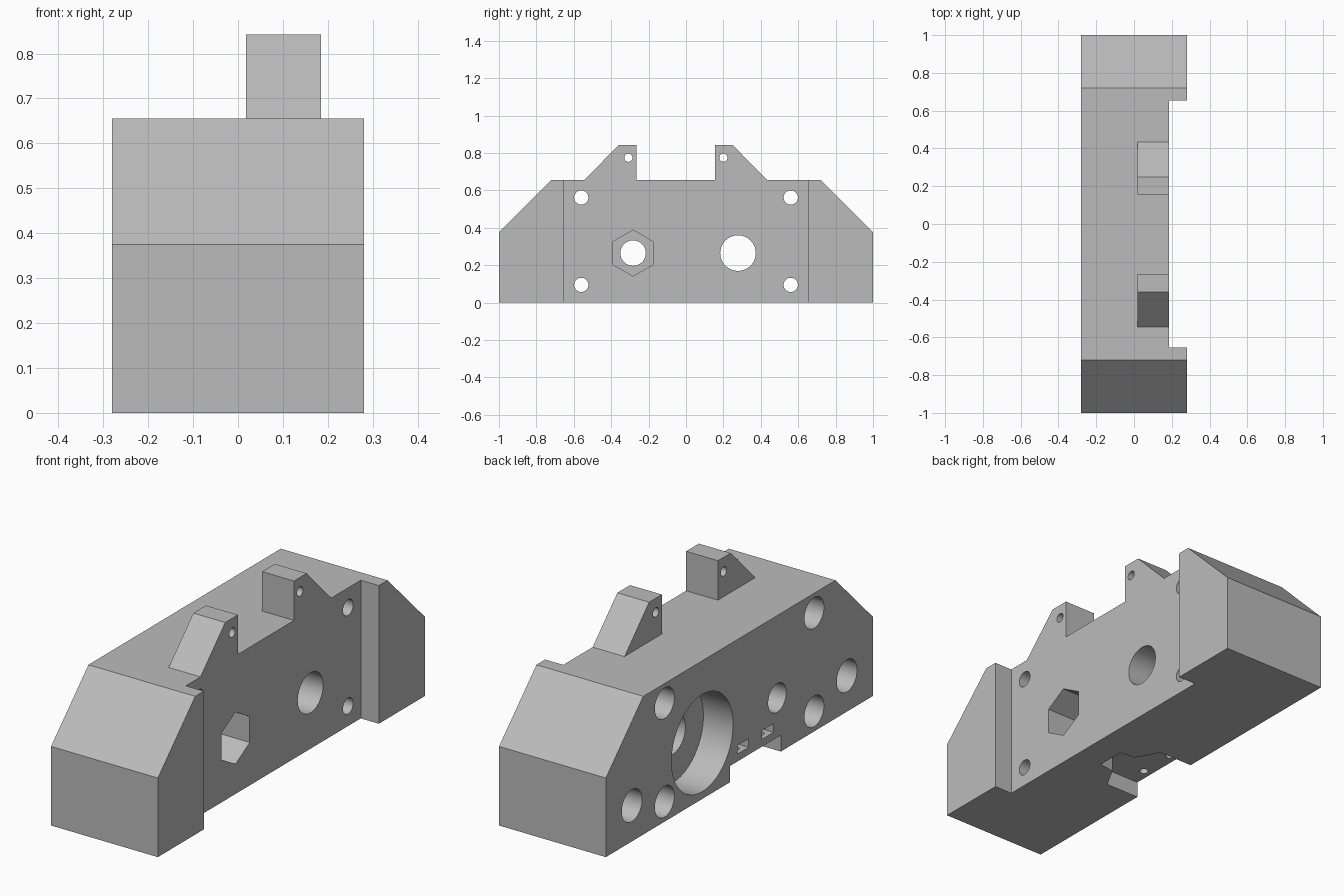
import bpy, bmesh, math
from mathutils import Vector

if "Cube" in bpy.data.objects:
    bpy.data.objects.remove(bpy.data.objects["Cube"], do_unlink=True)

grey = bpy.data.materials.new("grey plastic")
grey.use_nodes = True
GREY = (0.5, 0.5, 0.5, 1)
grey.diffuse_color = GREY
grey.node_tree.nodes["Principled BSDF"].inputs["Base Color"].default_value = GREY


def prism(name, outline, low, high, axis="x"):
    """Extrude an outline: (y, z) points along x, or (x, y) points along z."""
    bm = bmesh.new()
    place = (lambda a, b: (low, a, b)) if axis == "x" else (lambda a, b: (a, b, low))
    face = bm.faces.new([bm.verts.new(place(a, b)) for a, b in outline])
    moved = bmesh.ops.extrude_face_region(bm, geom=[face])["geom"]
    step = Vector((high - low, 0, 0)) if axis == "x" else Vector((0, 0, high - low))
    bmesh.ops.translate(bm, vec=step, verts=[v for v in moved if isinstance(v, bmesh.types.BMVert)])
    bmesh.ops.recalc_face_normals(bm, faces=bm.faces)
    mesh = bpy.data.meshes.new(name)
    bm.to_mesh(mesh)
    bm.free()
    mesh.materials.append(grey)
    obj = bpy.data.objects.new(name, mesh)
    bpy.context.scene.collection.objects.link(obj)
    return obj


def ring(a, b, radius, sides=48):
    start = math.pi / 2
    return [(a + radius * math.cos(start + i * math.tau / sides),
             b + radius * math.sin(start + i * math.tau / sides)) for i in range(sides)]


def rect(a0, a1, b0, b1):
    return [(a0, b0), (a1, b0), (a1, b1), (a0, b1)]


# Main block with sloped upper ends
body = prism("carriage_body", [(-1, 0), (1, 0), (1, .375), (.72, .655), (-.72, .655), (-1, .375)], -.28, .28)
bpy.context.view_layer.objects.active = body
body.select_set(True)


def combine(tool, operation="DIFFERENCE"):
    tool.hide_render = True
    mod = body.modifiers.new(operation, "BOOLEAN")
    mod.operation = operation
    mod.solver = "EXACT"
    mod.object = tool
    bpy.ops.object.modifier_apply(modifier=mod.name)
    bpy.data.objects.remove(tool, do_unlink=True)


def cut(outline, low, high, axis="x"):
    combine(prism("cutter", outline, low, high, axis))


FACE, BACK = .185, -.28      # recessed left face and flat right face

# Recess between the two end blocks
cut(rect(-.655, .655, -.1, .8), FACE, .5)

# Upright lugs, each with a sloped outer side and a pin hole
for inner, sign, pin in ((-.265, -1, -.308), (.155, 1, .2)):
    top, foot = inner + sign * .095, inner + sign * .28
    lug = [(inner, .6), (inner, .842), (top, .842), (foot, .655), (foot, .6)]
    combine(prism("lug", lug, .018, FACE), "UNION")
    cut(ring(pin, .775, .022, 24), -.05, .3)

# Corner bolt holes with wide heads, and blind pockets in the ends
for side in (-1, 1):
    for z in (.095, .562):
        cut(ring(side * .56, z, .038), -.4, .4)
        cut(ring(side * .56, z, .073), -.4, BACK + .25)
    cut(ring(side * .805, .17, .076), -.4, BACK + .35)

# Large stepped bore, and shaft bore with a hexagonal pocket
cut(ring(.278, .265, .095, 64), -.4, .4)
cut(ring(.278, .265, .23, 96), -.4, BACK + .155)
cut(ring(-.283, .265, .068), -.4, .4)
cut(ring(-.283, .265, .123, 6), FACE - .25, .4)

# Tapered notch under the block, with nut slots and screw holes above it
MID = -.12
half = [(-.4, .19), (-.1, .19), (-.04, .08), (.04, .07)]
notch = [(x, MID + y) for x, y in half] + [(x, MID - y) for x, y in reversed(half)]
cut(notch, -.1, .077, "z")
for side in (-1, 1):
    y = MID + side * .093
    cut(rect(y - .043, y + .043, .112, .153), -.4, BACK + .09)
    cut(ring(-.237, y, .02, 24), .05, .2, "z")

bpy.ops.object.shade_smooth_by_angle(angle=math.radians(30))
